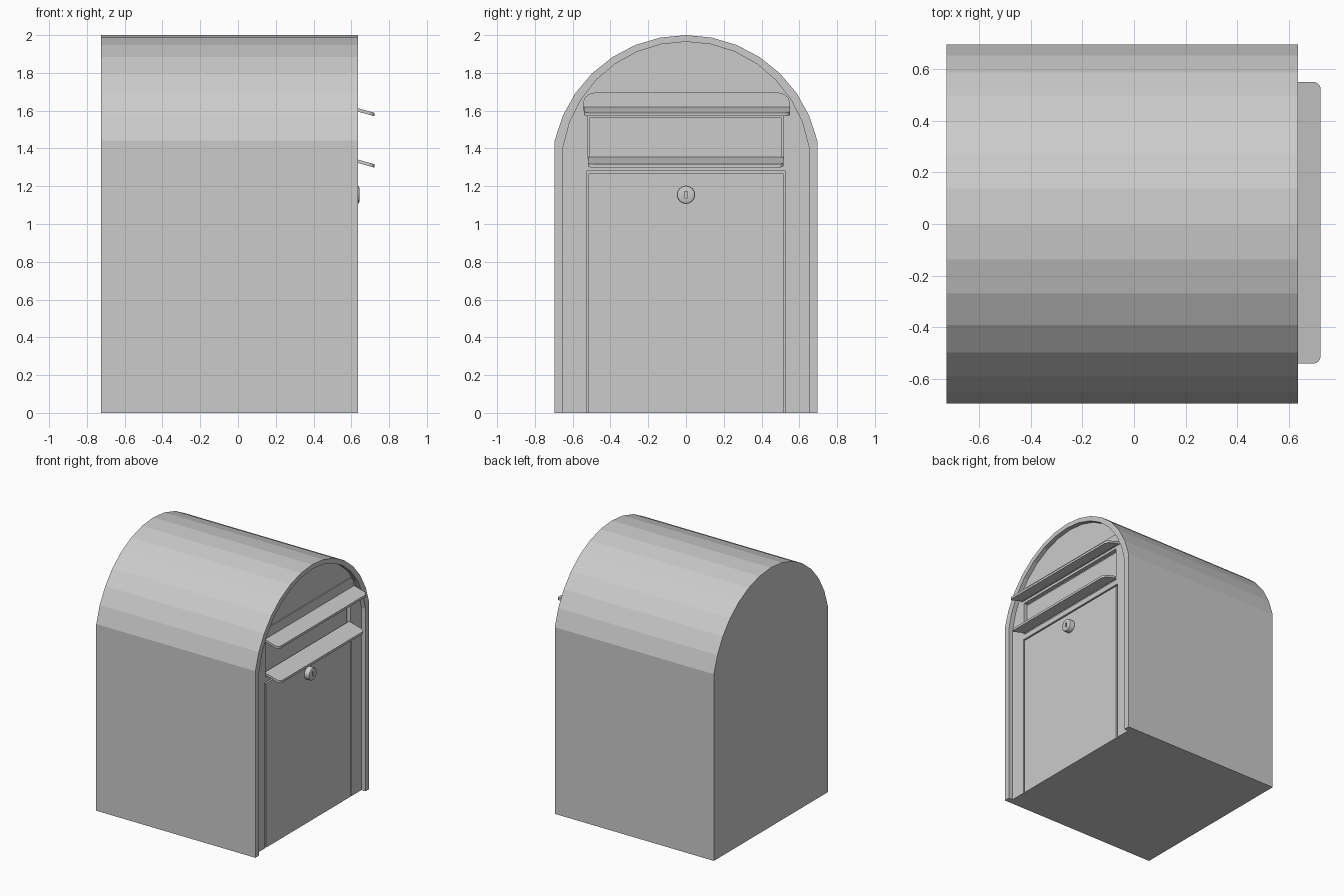
import bpy, bmesh
from math import sin, cos, pi, radians
from mathutils import Vector

if "Cube" in bpy.data.objects:
    bpy.data.objects.remove(bpy.data.objects["Cube"])

grey = bpy.data.materials.new("light grey metal")
grey.use_nodes = True
grey.diffuse_color = (0.6, 0.6, 0.6, 1)
grey.node_tree.nodes["Principled BSDF"].inputs["Base Color"].default_value = (0.6, 0.6, 0.6, 1)

FACE = 0.6      # recessed front panel
RIM = 0.635     # front edge of the shell


def prism(name, loop, offset):
    """Closed solid: a flat 3D loop swept along an offset."""
    bm = bmesh.new()
    a = [bm.verts.new(p) for p in loop]
    b = [bm.verts.new(Vector(p) + Vector(offset)) for p in loop]
    bm.faces.new(a)
    bm.faces.new(b)
    for i in range(len(a)):
        j = (i + 1) % len(a)
        bm.faces.new((a[i], a[j], b[j], b[i]))
    bmesh.ops.recalc_face_normals(bm, faces=bm.faces)
    mesh = bpy.data.meshes.new(name)
    bm.to_mesh(mesh)
    bm.free()
    mesh.materials.append(grey)
    ob = bpy.data.objects.new(name, mesh)
    bpy.context.collection.objects.link(ob)
    return ob


def plate(name, outline, x0, x1):
    """Outline in (y, z), swept from x0 to x1."""
    return prism(name, [(x0, y, z) for y, z in outline], (x1 - x0, 0, 0))


def rect(y0, y1, z0, z1):
    return [(y0, z0), (y1, z0), (y1, z1), (y0, z1)]


def arch(radius, centre, end, base):
    pts = [(-radius * sin(radians(end)), base)]
    for i in range(15):
        a = radians(end) * (i - 7) / 7
        pts.append((radius * sin(a), centre + radius * cos(a)))
    return pts + [(radius * sin(radians(end)), base)]


def rounded_far(u0, u1, v0, v1, r, steps=6):
    """Rectangle whose two corners at v1 are rounded."""
    pts = [(u0, v0), (u1, v0)]
    for cu, start in ((u1 - r, 0), (u0 + r, pi / 2)):
        for i in range(steps + 1):
            a = start + pi / 2 * i / steps
            pts.append((cu + r * cos(a), v1 - r + r * sin(a)))
    return pts


def cut(target, cutter):
    mod = target.modifiers.new("cut", "BOOLEAN")
    mod.operation = "DIFFERENCE"
    mod.solver = "EXACT"
    mod.object = cutter
    bpy.context.view_layer.objects.active = target
    bpy.ops.object.modifier_apply(modifier=mod.name)
    bpy.data.objects.remove(cutter)


# Arched shell with recessed front, door opening and mail slot
body = plate("body", arch(0.712, 1.288, 77.5, 0), -0.725, RIM)
cut(body, plate("front_cutter", arch(0.658, 1.307, 81, -0.1), FACE, 0.8))
cut(body, plate("door_cutter", rect(-0.527, 0.527, -0.1, 1.28), FACE - 0.02, 0.8))
cut(body, plate("slot_cutter", rect(-0.52, 0.515, 1.32, 1.58), FACE - 0.03, 0.8))

# Door and slot flap
plate("door", rect(-0.515, 0.515, 0, 1.268), FACE - 0.03, FACE)
plate("slot_flap", rect(-0.51, 0.505, 1.335, 1.565), FACE - 0.04, FACE - 0.02)

# Hood plate above the slot
plate("hood_plate", rounded_far(-0.545, 0.55, 1.6, 1.695, 0.06), FACE - 0.01, FACE + 0.008)


# Sloping lips above and below the slot
def lip(name, y0, y1, z):
    outline = rounded_far(y0, y1, FACE - 0.01, 0.722, 0.03)
    prism(name, [(x, y, z - 0.28 * (x - RIM)) for y, x in outline], (0, 0, -0.018))


lip("upper_lip", -0.54, 0.55, 1.613)
lip("lower_lip", -0.52, 0.515, 1.341)


# Round lock with chamfered rim and keyhole
def circle(r):
    return [(r * cos(2 * pi * i / 32), 1.155 + r * sin(2 * pi * i / 32)) for i in range(32)]


lock = plate("lock", circle(0.048), FACE - 0.01, 0.642)
bm = bmesh.new()
bm.from_mesh(lock.data)
rim = [e for e in bm.edges if all(v.co.x > 0.64 for v in e.verts)]
bmesh.ops.bevel(bm, geom=rim, offset=0.009, segments=2, profile=0.5, affect="EDGES")
bm.to_mesh(lock.data)
bm.free()
cut(lock, plate("keyhole_cutter", rect(-0.007, 0.007, 1.137, 1.173), 0.63, 0.7))
bpy.ops.object.select_all(action="DESELECT")
lock.select_set(True)
bpy.context.view_layer.objects.active = lock
bpy.ops.object.shade_smooth_by_angle(angle=radians(30))
